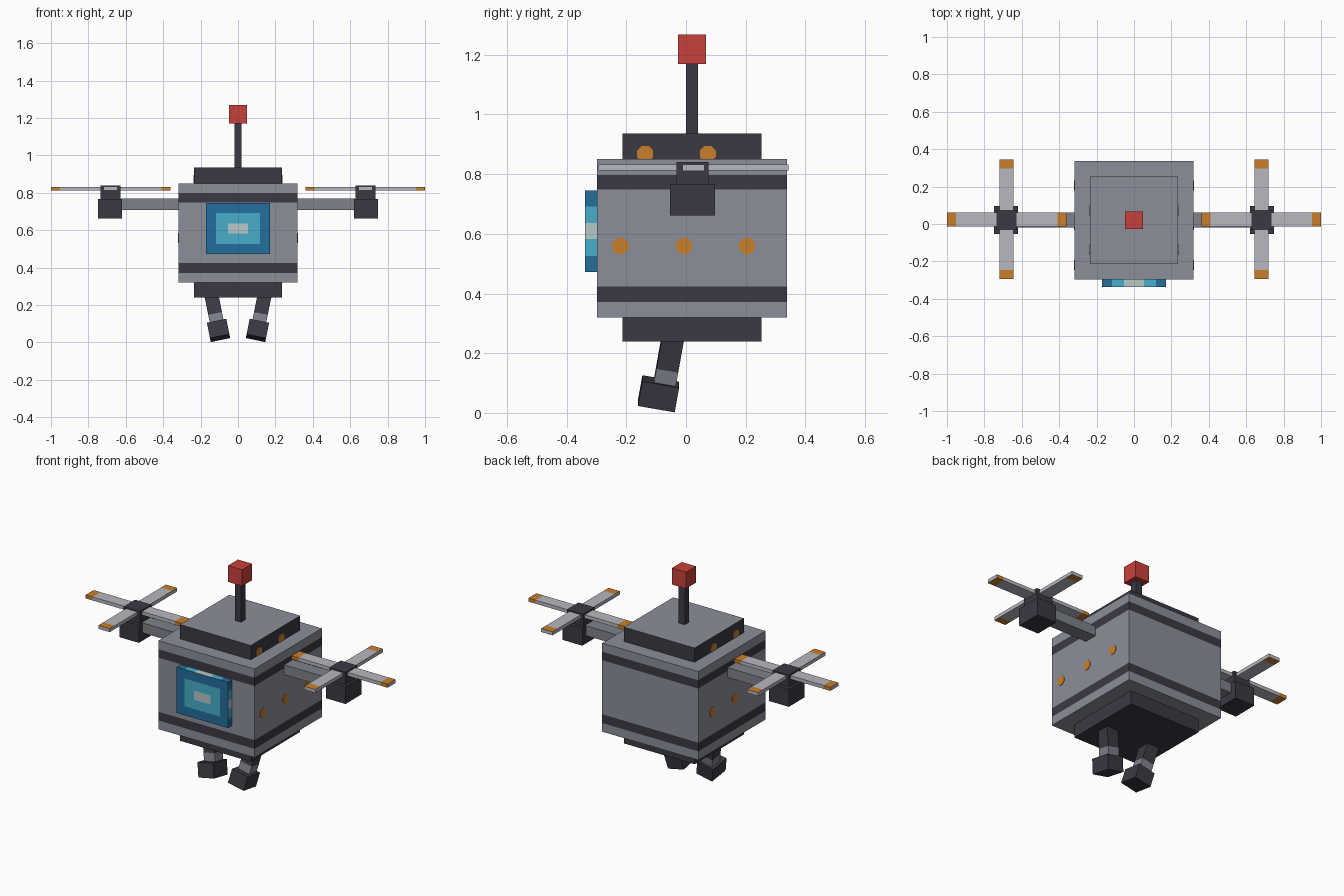
import bpy, bmesh, math
from mathutils import Matrix, Vector

old = bpy.data.objects.get("Cube")
if old:
    bpy.data.objects.remove(old, do_unlink=True)


def material(name, hexcode):
    srgb = [int(hexcode[i:i + 2], 16) / 255 for i in (0, 2, 4)]
    col = [c / 12.92 if c < 0.04045 else ((c + 0.055) / 1.055) ** 2.4 for c in srgb] + [1]
    m = bpy.data.materials.new(name)
    m.use_nodes = True
    m.diffuse_color = col
    bsdf = m.node_tree.nodes["Principled BSDF"]
    bsdf.inputs["Base Color"].default_value = col
    bsdf.inputs["Roughness"].default_value = 0.8
    return m


GREY = material("hull grey", "8c8f9a")
MID = material("arm grey", "7f828c")
DARK = material("charcoal", "3b3a44")
RED = material("beacon red", "c9413c")
ORANGE = material("orange", "c97e2a")
PALE = material("pale grey", "b6b8c0")
BLUE = material("screen blue", "226e9c")
CYAN = material("screen cyan", "48aecc")
GLOW = material("screen glow", "b6c8c8")


def finish(name, bm, mats):
    me = bpy.data.meshes.new(name)
    bm.to_mesh(me)
    bm.free()
    for m in mats:
        me.materials.append(m)
    ob = bpy.data.objects.new(name, me)
    bpy.context.collection.objects.link(ob)
    return ob


def box(name, lo, hi, mats, cuts=(), rule=None, matrix=None):
    """Box between two corners, cut at (axis, value) planes, coloured by rule(centre, normal)."""
    lo, hi = Vector(lo), Vector(hi)
    bm = bmesh.new()
    size = Matrix.Diagonal((*(hi - lo), 1))
    bmesh.ops.create_cube(bm, size=1, matrix=Matrix.Translation((lo + hi) / 2) @ size)
    for axis, value in cuts:
        point, normal = Vector(), Vector()
        point[axis], normal[axis] = value, 1
        bmesh.ops.bisect_plane(bm, geom=bm.verts[:] + bm.edges[:] + bm.faces[:],
                               plane_co=point, plane_no=normal)
    bm.normal_update()
    if rule:
        for f in bm.faces:
            f.material_index = rule(f.calc_center_median(), f.normal)
    if matrix:
        bm.transform(matrix)
    return finish(name, bm, mats)


MIDY = 0.02  # depth of the body's centre line

# Hull with two dark bands
bands = ((0.372, 0.424), (0.748, 0.798))
box("hull", (-0.318, -0.298, 0.32), (0.318, 0.338, 0.85), [GREY, DARK],
    [(2, z) for b in bands for z in b],
    lambda c, n: int(abs(n.z) < 0.5 and any(a < c.z < b for a, b in bands)))

# Cap, base and antenna
box("top_cap", (-0.234, -0.213, 0.85), (0.234, 0.253, 0.936), [DARK, GREY],
    rule=lambda c, n: int(n.z > 0.5))
box("base", (-0.234, -0.213, 0.24), (0.234, 0.253, 0.32), [DARK])
box("antenna", (-0.02, 0, 0.936), (0.02, 0.04, 1.17), [DARK])
box("beacon", (-0.047, -0.027, 1.17), (0.047, 0.067, 1.268), [RED])

# Screen with nested colours that run on over its rim
XC, ZC, SZ = (0.054, 0.118), (0.027, 0.083), 0.609


def screen_rule(c, n):
    col = sum(abs(c.x) > v for v in XC)
    row = sum(abs(c.z - SZ) > v for v in ZC)
    if abs(n.x) > 0.5:
        return row
    return col if abs(n.z) > 0.5 else max(col, row)


box("screen", (-0.17, -0.338, SZ - 0.137), (0.17, -0.298, SZ + 0.137), [GLOW, CYAN, BLUE],
    [(0, s * v) for s in (-1, 1) for v in XC] + [(2, SZ + s * v) for s in (-1, 1) for v in ZC],
    screen_rule)


def dot(name, x, y, z, low=None):
    """Thin octagonal plate on a side wall, optionally trimmed below a height."""
    bm = bmesh.new()
    m = (Matrix.Translation((x, y, z)) @ Matrix.Rotation(math.pi / 2, 4, 'Y')
         @ Matrix.Rotation(math.pi / 8, 4, 'Z'))
    bmesh.ops.create_cone(bm, cap_ends=True, segments=8, radius1=0.029, radius2=0.029,
                          depth=0.006, matrix=m)
    if low:
        bmesh.ops.bisect_plane(bm, geom=bm.verts[:] + bm.edges[:] + bm.faces[:],
                               plane_co=(0, 0, low), plane_no=(0, 0, 1), clear_inner=True)
    finish(name, bm, [ORANGE])


def blade(name, cx, axis):
    """Rotor blade along one axis with orange tips."""
    half = Vector((0.0375, 0.0375, 0.0105))
    half[axis] = 0.319
    mid = Vector((cx, MIDY + 0.005, 0.8215))
    if axis == 1:
        mid.z += 0.0005

    def tips(c, n):
        at_tip = abs(c[axis] - mid[axis]) > 0.27
        return int(at_tip and abs(n[axis]) < 0.5 and (axis == 0 or abs(n.z) > 0.5))

    box(name, mid - half, mid + half, [PALE, ORANGE],
        [(axis, mid[axis] + s * 0.272) for s in (-1, 1)], tips)


for side, s in (("left", 1), ("right", -1)):
    # Side lights
    for i, y in enumerate((-0.22, -0.006, 0.205)):
        dot(f"{side}_hull_light_{i + 1}", s * 0.318, y, 0.559)
    for i, y in enumerate((-0.137, 0.073)):
        dot(f"{side}_cap_light_{i + 1}", s * 0.234, y, 0.868, 0.851)

    # Arm, motor and rotor
    cx = s * 0.681

    def centred(name, x, hx, hy, z0, z1, mats):
        box(name, (x - hx, MIDY + 0.002 - hy, z0), (x + hx, MIDY + 0.002 + hy, z1), mats)

    centred(f"{side}_arm", s * 0.47, 0.155, 0.04, 0.709, 0.768, [MID])
    centred(f"{side}_motor", s * 0.684, 0.065, 0.075, 0.662, 0.767, [DARK])
    centred(f"{side}_rotor_hub", cx, 0.054, 0.054, 0.767, 0.84, [DARK])
    blade(f"{side}_cross_blade", cx, 0)
    blade(f"{side}_long_blade", cx, 1)

    # Leg and foot, tilted inward and forward
    tilt = (Matrix.Translation((s * 0.104, -0.092, 0.064))
            @ Matrix.Rotation(math.radians(s * 11.5), 4, 'Y')
            @ Matrix.Rotation(math.radians(-10), 4, 'X'))
    box(f"{side}_foot", (-0.053, -0.0625, -0.0425), (0.053, 0.0625, 0.0425), [DARK], matrix=tilt)
    box(f"{side}_leg", (-0.0375, -0.023, 0.04), (0.0375, 0.051, 0.23), [DARK, MID],
        [(2, 0.09)], lambda c, n: int(c.z < 0.09), tilt)
